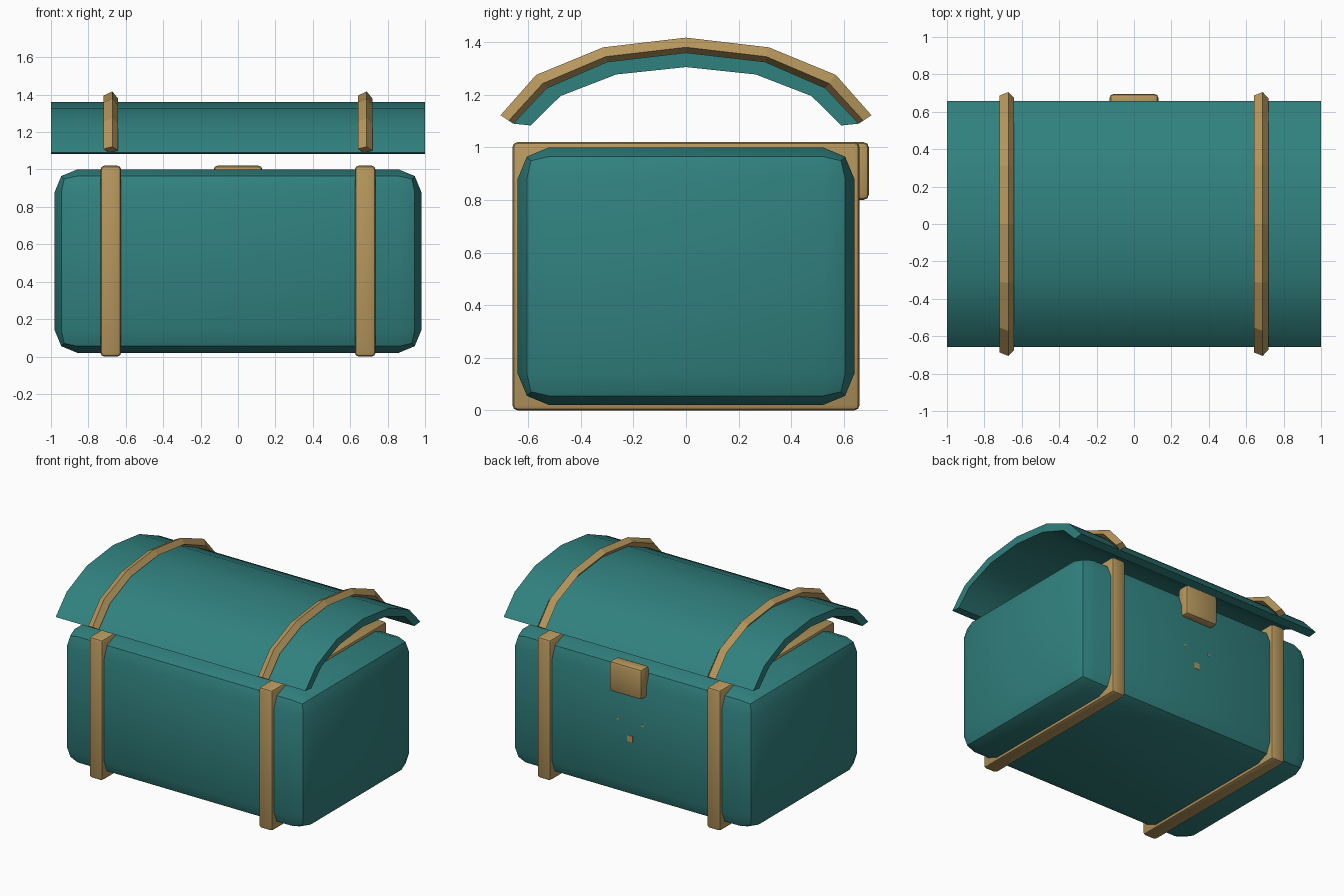
import bpy, bmesh, math
from mathutils import Vector

old = bpy.data.objects.get("Cube")
if old:
    bpy.data.objects.remove(old, do_unlink=True)


def material(name, rgb):
    m = bpy.data.materials.new(name)
    m.use_nodes = True
    m.diffuse_color = (*rgb, 1)
    m.node_tree.nodes["Principled BSDF"].inputs["Base Color"].default_value = (*rgb, 1)
    return m


TEAL = material("teal", (0.03, 0.22, 0.21))
BRASS = material("brass", (0.47, 0.31, 0.11))


def finish(name, bm, mat, smooth=None):
    bmesh.ops.recalc_face_normals(bm, faces=bm.faces)
    me = bpy.data.meshes.new(name)
    bm.to_mesh(me)
    bm.free()
    me.materials.append(mat)
    ob = bpy.data.objects.new(name, me)
    bpy.context.collection.objects.link(ob)
    if smooth:
        bpy.ops.object.select_all(action='DESELECT')
        ob.select_set(True)
        bpy.context.view_layer.objects.active = ob
        bpy.ops.object.shade_smooth_by_angle(angle=math.radians(smooth))
    return ob


def rounded_box(name, lo, hi, bevel, mat):
    lo, hi = Vector(lo), Vector(hi)
    bm = bmesh.new()
    bmesh.ops.create_cube(bm, size=1)
    for v in bm.verts:
        v.co = (lo + hi) / 2 + v.co * (hi - lo)
    if bevel:
        bmesh.ops.bevel(bm, geom=bm.edges[:], offset=bevel, segments=2,
                        profile=0.5, affect='EDGES')
    return finish(name, bm, mat, 40)


def loft(name, rings, mat, smooth=None):
    """Skin a list of matching closed rings and cap both ends."""
    bm = bmesh.new()
    vs = [[bm.verts.new(p) for p in ring] for ring in rings]
    n = len(vs[0])
    for a, b in zip(vs, vs[1:]):
        for i in range(n):
            j = (i + 1) % n
            bm.faces.new((a[i], a[j], b[j], b[i]))
    bm.faces.new(vs[0])
    bm.faces.new(vs[-1])
    return finish(name, bm, mat, smooth)


def mirrored(half):
    return [(-y, z) for y, z in reversed(half[1:])] + half


# Arched lid: half outlines (y, z) starting at the crown
outer = mirrored([(0, 1.36), (0.30, 1.325), (0.53, 1.225), (0.657, 1.09)])
inner = mirrored([(0, 1.305), (0.265, 1.277), (0.477, 1.195), (0.59, 1.083)])
loft("lid", [[(-1, *o), (1, *o), (1, *i), (-1, *i)] for o, i in zip(outer, inner)],
     TEAL, 30)

# Chest body
rounded_box("body", (-0.98, -0.64, 0.02), (0.98, 0.64, 1.0), 0.12, TEAL)

# Tilted square section of the lid bands: (x offset, height above lid)
section = [(-0.038, 0.035), (0.008, 0.056), (0.038, 0.02), (-0.008, -0.001)]
band_top = mirrored([(0, 1.417), (0.315, 1.38), (0.57, 1.275), (0.705, 1.122)])
for side, sx in (("left", 1), ("right", -1)):
    x = 0.68 * sx
    rounded_box(side + "_body_strap", (x - 0.055, -0.66, 0), (x + 0.055, 0.66, 1.02),
                0.02, BRASS)
    rings = []
    for (y0, z0), (y1, z1) in zip(outer, band_top):
        rings.append([(x + dx, y0 + (y1 - y0) * d / 0.056, z0 + (z1 - z0) * d / 0.056)
                      for dx, d in section])
    loft(side + "_lid_band", rings, BRASS)

# Latch and small worn brass flecks on the back
rounded_box("latch", (-0.13, 0.6, 0.8), (0.13, 0.695, 1.02), 0.02, BRASS)
for name, x, z, r in (("center_fleck", 0, 0.47, 0.022),
                      ("left_fleck", 0.1, 0.59, 0.008),
                      ("right_fleck", -0.1, 0.59, 0.008)):
    rounded_box(name, (x - r, 0.637, z - r), (x + r, 0.642, z + r), 0, BRASS)
